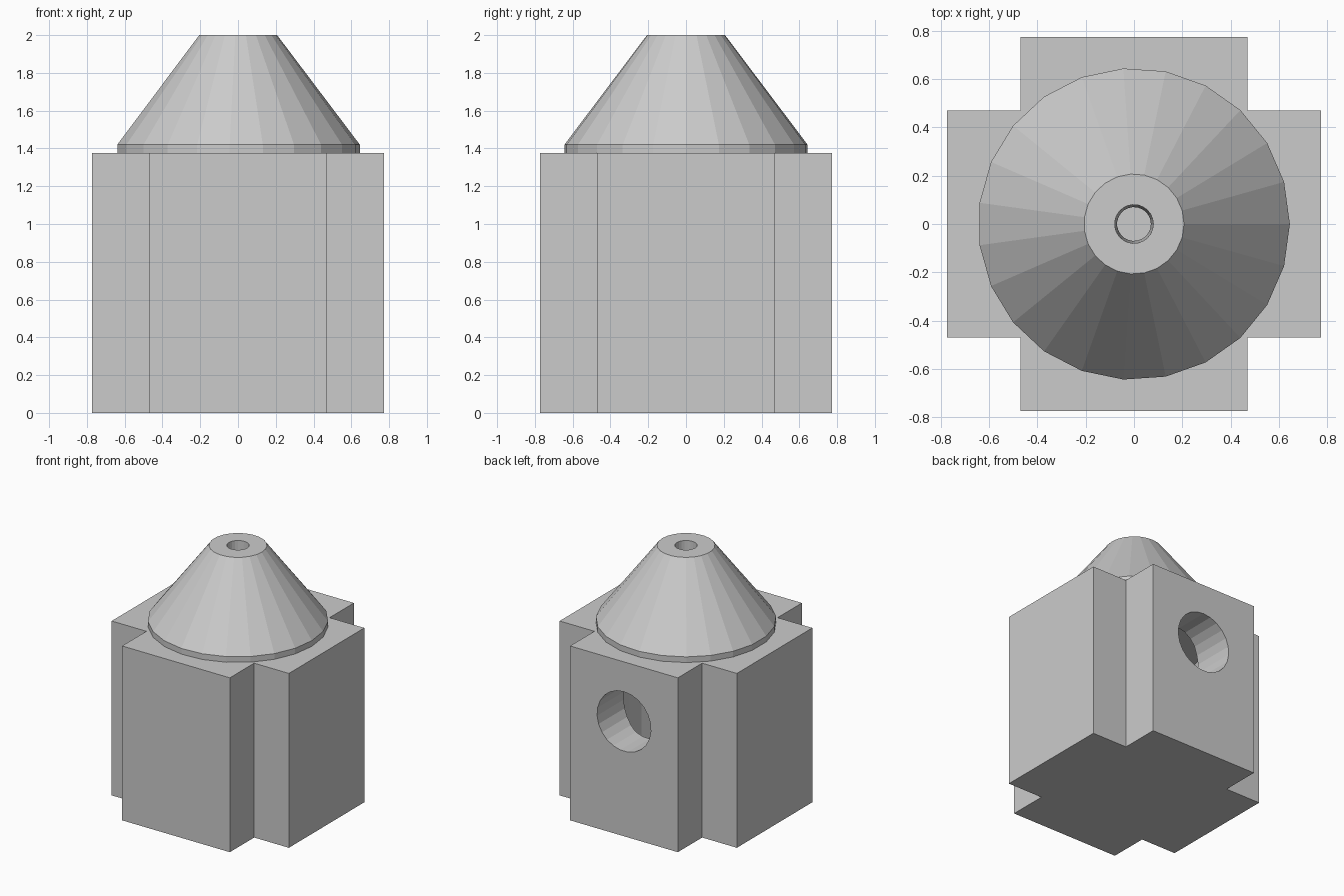
import bpy, bmesh, math
from mathutils import Matrix, Vector

old = bpy.data.objects.get("Cube")
if old:
    bpy.data.objects.remove(old, do_unlink=True)

SIDES = 23
HALF, ARM, EAVE = 0.773, 0.47, 1.375

grey = bpy.data.materials.new("plain_grey")
grey.use_nodes = True
grey.diffuse_color = (0.6, 0.6, 0.6, 1)
grey.node_tree.nodes["Principled BSDF"].inputs["Base Color"].default_value = (0.6, 0.6, 0.6, 1)


def make_object(name, bm):
    bmesh.ops.remove_doubles(bm, verts=bm.verts, dist=1e-5)
    bmesh.ops.recalc_face_normals(bm, faces=bm.faces)
    mesh = bpy.data.meshes.new(name)
    bm.to_mesh(mesh)
    bm.free()
    mesh.materials.append(grey)
    obj = bpy.data.objects.new(name, mesh)
    bpy.context.collection.objects.link(obj)
    return obj


def lathe(name, profile, closed):
    """Spin a (radius, height) profile around the z axis."""
    bm = bmesh.new()
    verts = [bm.verts.new((r, 0, z)) for r, z in profile]
    pairs = list(zip(verts, verts[1:]))
    if closed:
        pairs.append((verts[-1], verts[0]))
    edges = [bm.edges.new(p) for p in pairs]
    bmesh.ops.spin(bm, geom=verts + edges, cent=(0, 0, 0), axis=(0, 0, 1),
                   angle=math.tau, steps=SIDES)
    return make_object(name, bm)


def cut(target, cutter):
    """Subtract the cutter, bake the result and discard the cutter."""
    mod = target.modifiers.new("cut", "BOOLEAN")
    mod.operation, mod.solver, mod.object = "DIFFERENCE", "EXACT", cutter
    bpy.context.view_layer.objects.active = target
    bpy.ops.object.modifier_apply(modifier=mod.name)
    bpy.data.objects.remove(cutter, do_unlink=True)


# Cross-shaped body: one corner outline repeated by quarter turns
bm = bmesh.new()
outline = []
for quarter in range(4):
    turn = Matrix.Rotation(quarter * math.pi / 2, 3, "Z")
    for corner in ((HALF, -ARM), (HALF, ARM), (ARM, ARM)):
        outline.append(bm.verts.new(turn @ Vector((*corner, 0))))
base = bm.faces.new(outline)
top = bmesh.ops.extrude_face_region(bm, geom=[base])["geom"]
bmesh.ops.translate(bm, vec=(0, 0, EAVE),
                    verts=[v for v in top if isinstance(v, bmesh.types.BMVert)])
body = make_object("body", bm)

# Inner chamber with a narrow shaft up to the roof
cut(body, lathe("chamber_cutter", [(0, 0.15), (0.5, 0.15), (0.5, 1.2),
                                   (0.07, 1.2), (0.07, 1.5), (0, 1.5)], False))

# Round entrance in the back wall
bm = bmesh.new()
bmesh.ops.create_cone(bm, cap_ends=True, segments=SIDES, radius1=0.235,
                      radius2=0.235, depth=0.7,
                      matrix=Matrix.Translation((0, 0.65, 0.905))
                      @ Matrix.Rotation(math.pi / 2, 4, "X"))
cut(body, make_object("entrance_cutter", bm))

# Conical roof with a short rim and a tapered vent
roof = lathe("roof", [(0.645, EAVE), (0.645, 1.42), (0.207, 2), (0.08, 2),
                      (0.07, EAVE)], True)
